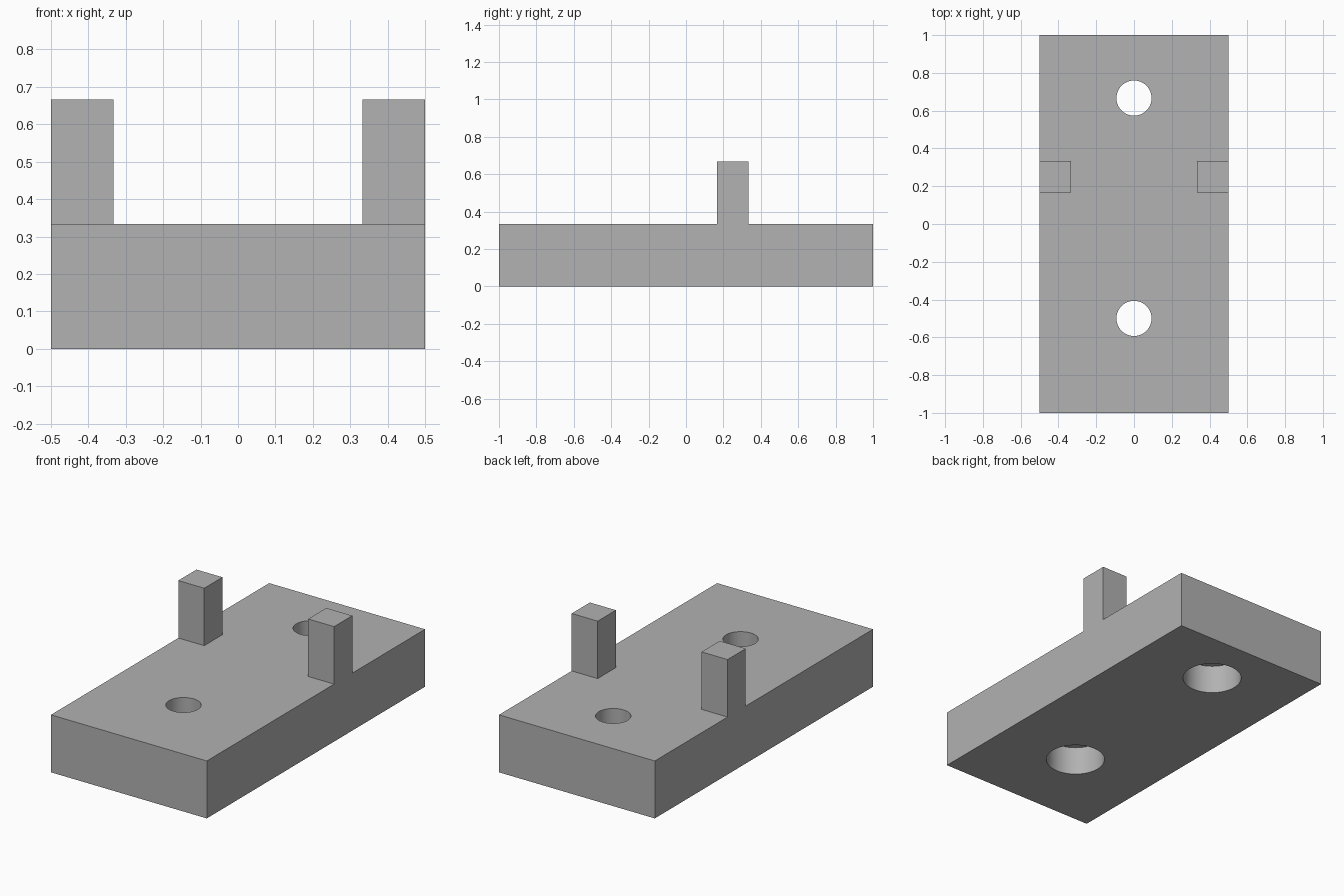
import bpy

U = 1 / 6  # design unit: the plate is 6 x 12 x 2 units

cube = bpy.data.objects.get("Cube")
if cube:
    bpy.data.objects.remove(cube, do_unlink=True)

grey = bpy.data.materials.new("mid_grey")
grey.use_nodes = True
grey.diffuse_color = (0.445, 0.445, 0.445, 1)
grey.node_tree.nodes["Principled BSDF"].inputs["Base Color"].default_value = grey.diffuse_color


def box(name, center, size):
    bpy.ops.mesh.primitive_cube_add(size=1, location=center)
    ob = bpy.context.object
    ob.name = name
    ob.scale = size
    bpy.ops.object.transform_apply(location=True, rotation=False, scale=True)
    ob.data.materials.append(grey)
    return ob


def cylinder(name, radius, y, z0, z1):
    bpy.ops.mesh.primitive_cylinder_add(
        vertices=64, radius=radius, depth=z1 - z0, location=(0, y, (z0 + z1) / 2))
    ob = bpy.context.object
    ob.name = name
    ob.data.materials.append(grey)
    return ob


def combine(target, other, operation):
    mod = target.modifiers.new(other.name, "BOOLEAN")
    mod.operation = operation
    mod.solver = "EXACT"
    mod.object = other
    bpy.context.view_layer.objects.active = target
    bpy.ops.object.modifier_apply(modifier=mod.name)
    bpy.data.objects.remove(other, do_unlink=True)


# Base plate
plate = box("mounting_plate", (0, 0, U), (6 * U, 12 * U, 2 * U))

# Upright pegs, flush with both long sides
for side, name in ((1, "left_peg"), (-1, "right_peg")):
    peg = box(name, (side * 2.5 * U, 1.5 * U, 2.5 * U), (U, U, 3 * U))
    combine(plate, peg, "UNION")

# Screw holes, counterbored from below to half the plate thickness
for y in (4 * U, -3 * U):
    combine(plate, cylinder("screw_hole", 0.093, y, -0.1, 0.5), "DIFFERENCE")
    combine(plate, cylinder("counterbore", 0.159, y, -0.1, U), "DIFFERENCE")

# Smooth hole walls, sharp edges
bpy.ops.object.select_all(action="DESELECT")
plate.select_set(True)
bpy.context.view_layer.objects.active = plate
bpy.ops.object.shade_smooth_by_angle()
